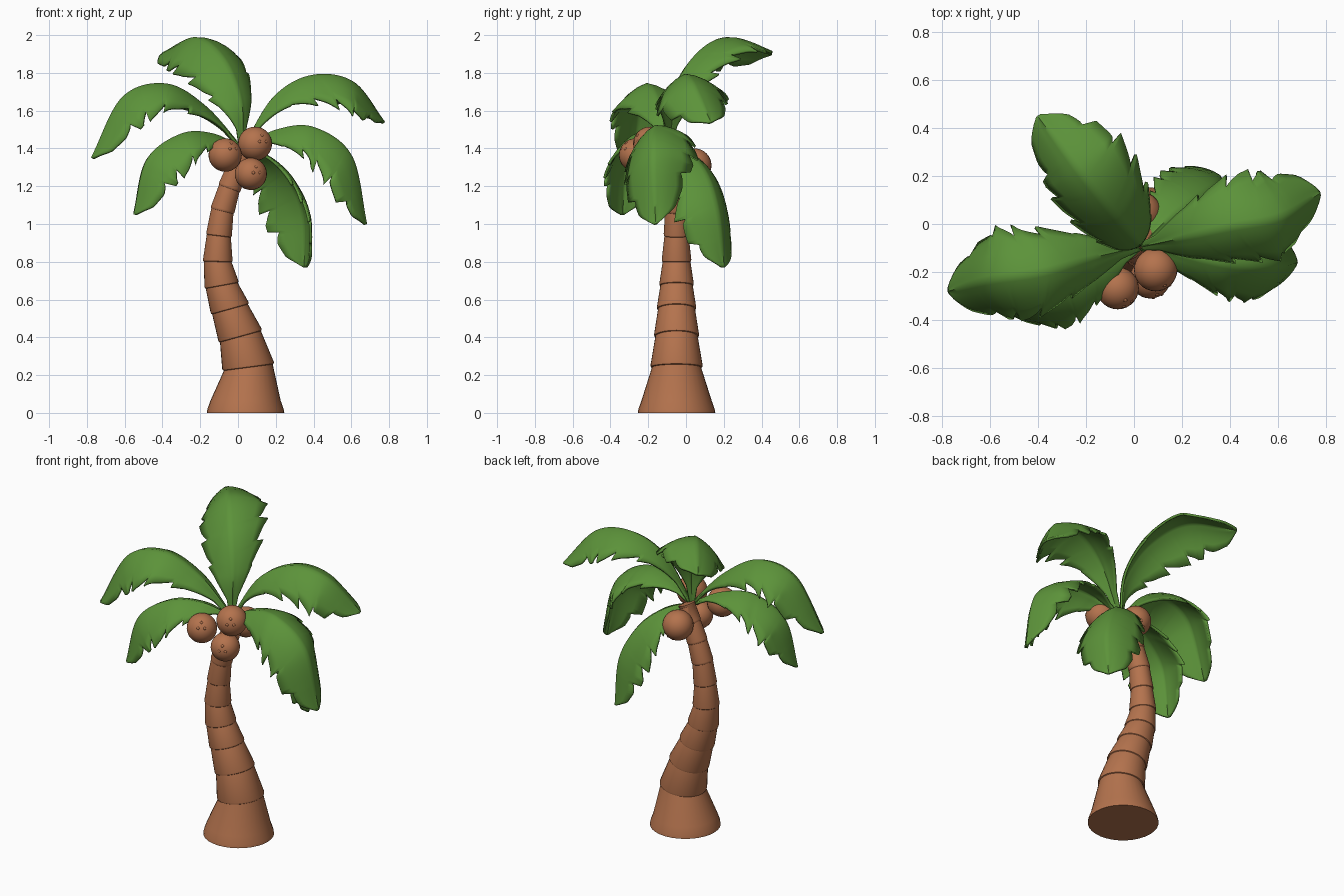
import bpy, bmesh, math
from mathutils import Vector

if "Cube" in bpy.data.objects:
    bpy.data.objects.remove(bpy.data.objects["Cube"])


def material(name, rgb):
    m = bpy.data.materials.new(name)
    m.diffuse_color = (*rgb, 1)
    m.use_nodes = True
    m.node_tree.nodes["Principled BSDF"].inputs["Base Color"].default_value = m.diffuse_color
    return m


BROWN = material("bark_brown", (0.456, 0.171, 0.075))
GREEN = material("leaf_green", (0.107, 0.290, 0.042))


def finish(bm, name, mat, angle=35):
    me = bpy.data.meshes.new(name)
    bm.to_mesh(me)
    bm.free()
    ob = bpy.data.objects.new(name, me)
    bpy.context.collection.objects.link(ob)
    me.materials.append(mat)
    bpy.ops.object.select_all(action='DESELECT')
    ob.select_set(True)
    bpy.context.view_layer.objects.active = ob
    bpy.ops.object.shade_smooth_by_angle(angle=math.radians(angle))
    return ob


# Trunk: stacked tapering segments, each overhanging the one below
# (x, z, radius, tilt)
RINGS = [(0.04, 0.065, 0.186, 0.0), (0.053, 0.252, 0.138, 0.13), (0.01, 0.415, 0.119, 0.27),
         (-0.045, 0.56, 0.104, 0.27), (-0.088, 0.685, 0.091, 0.18), (-0.107, 0.812, 0.078, -0.03),
         (-0.10, 0.948, 0.068, -0.12), (-0.08, 1.08, 0.064, -0.25), (-0.042, 1.20, 0.061, -0.35),
         (0.0, 1.31, 0.058, -0.4), (0.03, 1.41, 0.05, -0.4)]


def trunk():
    bm = bmesh.new()
    n = 32
    loops = [(0.04, 0.0, 0.205, 0.0), (0.04, 0.02, 0.202, 0.0)]
    for a, b in zip(RINGS, RINGS[1:]):
        loops.append(a)
        up = Vector((-math.sin(b[3]), math.cos(b[3])))
        # the segment tapers to just under the lip of the next one
        loops.append((b[0] - up.x * 0.012, b[1] - up.y * 0.012, b[2] * 0.945, b[3]))
        loops.append((b[0] - up.x * 0.009, b[1] - up.y * 0.009, b[2] * 0.985, b[3]))
    loops.append(RINGS[-1])
    prev = None
    for x, z, r, t in loops:
        ring = []
        for i in range(n):
            p = 2 * math.pi * i / n
            ring.append(bm.verts.new((x + r * math.cos(p) * math.cos(t), -0.05 + r * math.sin(p),
                                      z + r * math.cos(p) * math.sin(t))))
        if prev:
            for i in range(n):
                j = (i + 1) % n
                bm.faces.new((prev[i], prev[j], ring[j], ring[i]))
        else:
            bm.faces.new(ring[::-1])
        prev = ring
    bm.faces.new(prev)
    finish(bm, "trunk", BROWN)


# Coconuts with three small eyes
def coconut(name, centre, r, facing):
    bm = bmesh.new()
    c = Vector(centre)
    bmesh.ops.create_uvsphere(bm, u_segments=28, v_segments=16, radius=r)
    f = Vector(facing).normalized()
    s = f.cross(Vector((0, 0, 1))).normalized()
    u = s.cross(f)
    for k in range(3):
        a = math.pi / 2 + k * 2 * math.pi / 3
        d = (f + 0.27 * (math.cos(a) * s + math.sin(a) * u)).normalized()
        eye = bmesh.ops.create_uvsphere(bm, u_segments=10, v_segments=6, radius=0.01)
        bmesh.ops.translate(bm, verts=eye["verts"], vec=d * (r - 0.006))
    bmesh.ops.translate(bm, verts=bm.verts, vec=c)
    finish(bm, name, BROWN)


# Palm fronds: arched spine, drooping halves, edges cut into lobes
def spline(pts, t):
    p = [2 * pts[0] - pts[1]] + pts + [2 * pts[-1] - pts[-2]]
    f = t * (len(pts) - 1)
    i = min(int(f), len(pts) - 2)
    f -= i
    a, b, c, d = p[i:i + 4]
    return 0.5 * (2 * b + (c - a) * f + (2 * a - 5 * b + 4 * c - d) * f * f
                  + (3 * b - a - 3 * c + d) * f ** 3)


PROFILE = [(0, 0.016), (0.1, 0.034), (0.2, 0.095), (0.35, 0.165), (0.55, 0.195),
           (0.75, 0.188), (0.88, 0.15), (0.95, 0.10), (1, 0.012)]


def half_width(t):
    for (a, wa), (b, wb) in zip(PROFILE, PROFILE[1:]):
        if t <= b:
            return wa + (wb - wa) * (t - a) / (b - a)
    return PROFILE[-1][1]


def tooth(t, offset):
    if t < 0.25:
        return 0.97
    return 0.74 + 0.29 * (((t - 0.25) / 0.75 * 4.3 + offset) % 1.0) ** 0.5


COLS = [-1, -0.75, -0.5, -0.25, -0.1, 0, 0.1, 0.25, 0.5, 0.75, 1]


def frond(name, path, scale, droop=0.135, roll=0):
    """roll tips the right-hand half of the blade down, in degrees."""
    pts = [Vector(p) for p in path]
    head = pts[-1] - pts[0]
    head.z = 0
    side = head.cross(Vector((0, 0, 1))).normalized()
    side = side * math.cos(math.radians(roll)) - Vector((0, 0, 1)) * math.sin(math.radians(roll))
    bm = bmesh.new()
    rows, n = [], 72
    for i in range(n + 1):
        t = i / n
        p = spline(pts, t)
        tan = (spline(pts, min(t + 0.01, 1)) - spline(pts, max(t - 0.01, 0))).normalized()
        nor = side.cross(tan).normalized()
        row = []
        for u in COLS:
            w = half_width(t) * scale
            # only the outer part of the blade is cut by the teeth
            cut = tooth(t, 0.75 if u < 0 else 0.35)
            x = abs(u) * w * (1 + (cut - 1) * abs(u))
            k = x / 0.19
            q = p + side * math.copysign(x, u) - nor * droop * k ** 1.7
            q += tan * 0.055 * k * (1 - t ** 4)
            if u == 0:
                q += nor * 0.004
            row.append(bm.verts.new(q))
        rows.append(row)
    for a, b in zip(rows, rows[1:]):
        for j in range(len(COLS) - 1):
            bm.faces.new((a[j], a[j + 1], b[j + 1], b[j]))
    ob = finish(bm, name, GREEN, 50)
    mod = ob.modifiers.new("thickness", 'SOLIDIFY')
    mod.thickness = 0.014
    mod.offset = -1


trunk()
coconut("coconut_left", (-0.068, -0.267, 1.365), 0.088, (0.45, -0.7, 0.5))
coconut("coconut_right", (0.09, -0.19, 1.425), 0.09, (0.45, -0.8, 0.25))
coconut("coconut_low", (0.068, -0.225, 1.265), 0.085, (0.35, -0.85, 0.2))
coconut("coconut_back", (0.025, 0.045, 1.31), 0.09, (0.2, 0.7, -0.6))

ROOT = (0.025, -0.095, 1.40)
frond("frond_upper_left", [ROOT, (-0.17, -0.14, 1.62), (-0.38, -0.20, 1.74),
                           (-0.61, -0.235, 1.67), (-0.775, -0.28, 1.35)], 1.06, 0.135, -5)
frond("frond_lower_left", [ROOT, (-0.13, -0.18, 1.475), (-0.30, -0.26, 1.475),
                           (-0.48, -0.315, 1.34), (-0.55, -0.34, 1.05)], 1.0, 0.15, -5)
frond("frond_top", [ROOT, (0.015, -0.075, 1.65), (-0.075, 0.03, 1.87),
                    (-0.22, 0.21, 1.985), (-0.40, 0.45, 1.905)], 1.06, 0.12, -16)
frond("frond_upper_right", [ROOT, (0.19, -0.06, 1.67), (0.39, -0.015, 1.785),
                            (0.61, 0.03, 1.75), (0.775, 0.13, 1.54)], 1.05, 0.135, 10)
frond("frond_lower_right", [ROOT, (0.20, -0.13, 1.495), (0.40, -0.17, 1.51),
                            (0.60, -0.175, 1.36), (0.68, -0.16, 1.00)], 1.04, 0.15, 15)
frond("frond_back_right", [ROOT, (0.14, 0.02, 1.37), (0.26, 0.11, 1.26),
                           (0.35, 0.17, 1.06), (0.36, 0.20, 0.77)], 1.0)
